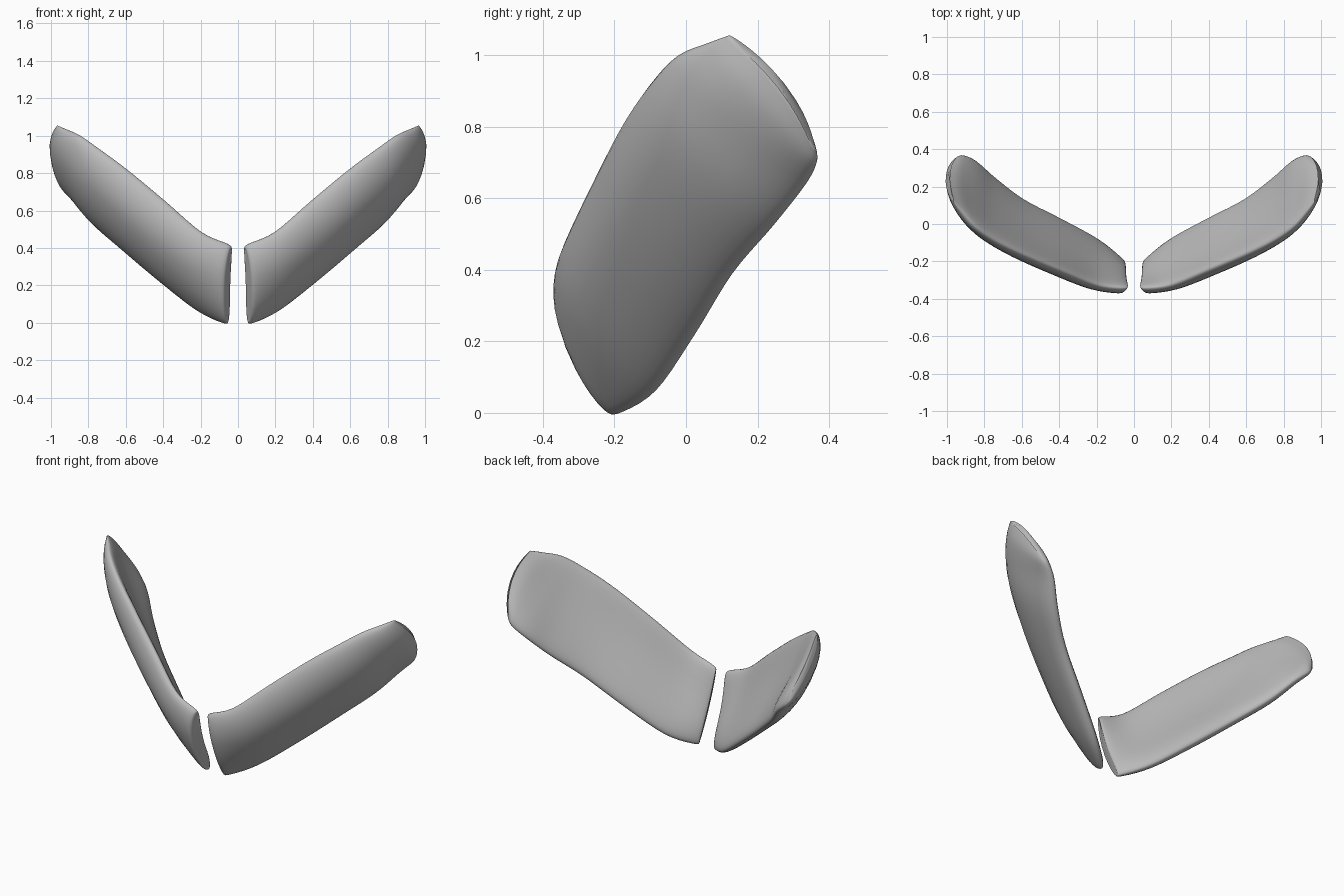
import bpy, bmesh, math
from mathutils import Vector

if "Cube" in bpy.data.objects:
    bpy.data.objects.remove(bpy.data.objects["Cube"])

grey = bpy.data.materials.new("plain grey")
grey.use_nodes = True
colour = (0.5, 0.5, 0.5, 1)
grey.diffuse_color = colour
grey.node_tree.nodes["Principled BSDF"].inputs["Base Color"].default_value = colour

# Stations from inner to outer end: upper rim, lower rim, bulge, thickness, end crown
STATIONS = [
    ((.038, -.335, .395), (.056, -.21, .012), .026, .035, -.006),
    ((.052, -.345, .42), (.070, -.19, -.002), .034, .09, -.004),
    ((.20, -.33, .485), (.20, -.085, .062), .046, .11, 0),
    ((.40, -.25, .655), (.40, .025, .22), .056, .122, 0),
    ((.60, -.165, .82), (.60, .13, .39), .056, .122, 0),
    ((.75, -.09, .93), (.75, .245, .525), .054, .12, .005),
    ((.85, -.02, 1.0), (.85, .335, .64), .046, .105, .018),
    ((.925, .065, 1.035), (.915, .365, .70), .032, .08, .04),
    ((.965, .12, 1.055), (.945, .36, .735), .022, .03, .054),
]
STEPS = 5
RING = 32
LENGTHWISE = Vector((.45, .7, .55)).normalized()


def blend(a, b, c, d, t):
    """Smooth curve through b and c."""
    return b + (c - a) * (t / 2) + (a * 2 - b * 5 + c * 4 - d) * (t * t / 2) \
        + (b * 3 - a - c * 3 + d) * (t ** 3 / 2)


def rounded(v, power):
    return math.copysign(abs(v) ** power, v)


def stations():
    rows = [(Vector(t), Vector(b), *rest) for t, b, *rest in STATIONS]
    last = len(rows) - 1
    out = []
    for i in range(last):
        near = [rows[min(max(i + k, 0), last)] for k in (-1, 0, 1, 2)]
        for s in range(STEPS):
            out.append([blend(*[row[j] for row in near], s / STEPS) for j in range(5)])
    out.append(list(rows[-1]))
    return out


def flap(name, side):
    rows = stations()
    mids = [(r[0] + r[1]) / 2 for r in rows]
    bm = bmesh.new()
    rings = []
    for i, (top, bottom, bulge, thick, crown) in enumerate(rows):
        # Wide neighbourhood keeps the section direction steady
        along = mids[min(i + STEPS, len(mids) - 1)] - mids[max(i - STEPS, 0)]
        outward = along.cross(top - bottom).normalized()
        ring = []
        for k in range(RING):
            a = math.tau * k / RING
            u = rounded(math.cos(a), .75)
            # Full rounded front, flatter back
            w = rounded(math.sin(a), .85 if math.sin(a) > 0 else 1.1) * thick / 2
            arch = 1 - u * u
            p = mids[i] + (top - bottom) * (u / 2) + LENGTHWISE * (crown * arch)
            p += outward * (bulge * arch * (1 + .3 * u) + w)
            ring.append(bm.verts.new((p.x * side, p.y, p.z)))
        rings.append(ring)
    for r, q in zip(rings, rings[1:]):
        for k in range(RING):
            n = (k + 1) % RING
            bm.faces.new((r[k], r[n], q[n], q[k]))
    bm.faces.new(rings[0])
    bm.faces.new(rings[-1])
    bmesh.ops.recalc_face_normals(bm, faces=bm.faces)
    mesh = bpy.data.meshes.new(name)
    bm.to_mesh(mesh)
    bm.free()
    mesh.materials.append(grey)
    obj = bpy.data.objects.new(name, mesh)
    bpy.context.collection.objects.link(obj)
    bpy.ops.object.select_all(action="DESELECT")
    obj.select_set(True)
    bpy.context.view_layer.objects.active = obj
    bpy.ops.object.shade_smooth_by_angle(angle=math.radians(75))


# Two mirrored curved flaps
flap("left_curved_flap", 1)
flap("right_curved_flap", -1)
